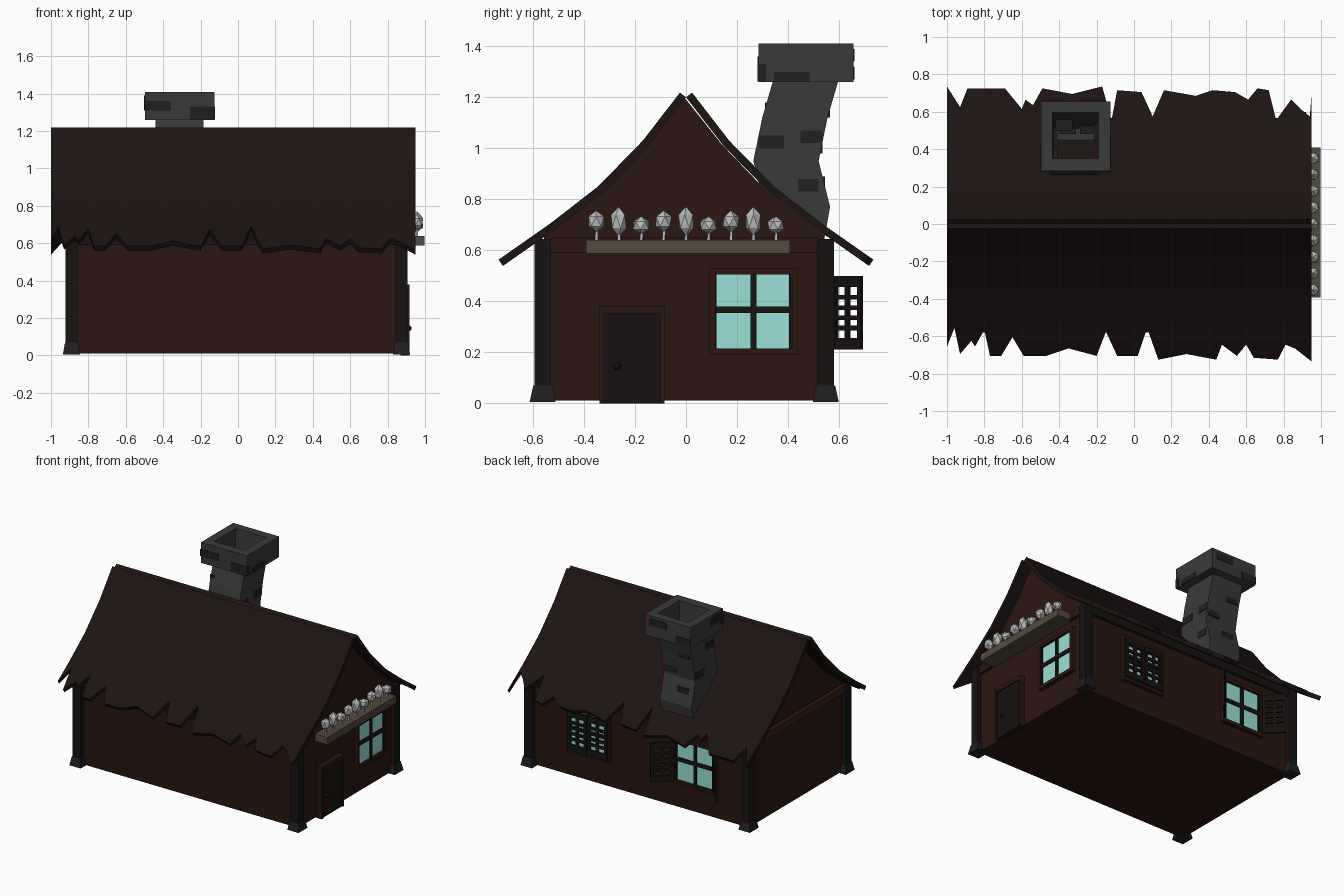
import bpy, bmesh, math
from mathutils import Matrix, Vector

if "Cube" in bpy.data.objects:
    bpy.data.objects.remove(bpy.data.objects["Cube"])

def material(name, r, g, b):
    m = bpy.data.materials.new(name)
    m.diffuse_color = (r, g, b, 1)
    m.use_nodes = True
    m.node_tree.nodes["Principled BSDF"].inputs["Base Color"].default_value = m.diffuse_color
    return m

WALL = material("wall_brown", .024, .008, .005)
BEAM = material("beam_red_brown", .045, .013, .006)
DARK = material("dark_wood", .009, .006, .006)
ROOF = material("roof_brown", .012, .007, .006)
STONE = material("stone", .042, .042, .042)
BRICK = material("dark_brick", .014, .014, .014)
GLASS = material("glass", .33, .75, .68)
PLANTER = material("planter_wood", .09, .07, .045)
FLOWER = material("flower_grey", .5, .5, .5)

def finish(bm, name, mat, M=Matrix(), normals=True):
    if normals:
        bmesh.ops.recalc_face_normals(bm, faces=bm.faces)
    me = bpy.data.meshes.new(name)
    bm.to_mesh(me)
    bm.free()
    me.materials.append(mat)
    ob = bpy.data.objects.new(name, me)
    ob.matrix_world = M
    bpy.context.collection.objects.link(ob)
    return ob

def boxes(name, parts, mat, M=Matrix()):
    """One object from boxes given as (x0, x1, y0, y1, z0, z1)."""
    bm = bmesh.new()
    for x0, x1, y0, y1, z0, z1 in parts:
        T = Matrix.Translation(((x0 + x1) / 2, (y0 + y1) / 2, (z0 + z1) / 2))
        S = Matrix.Diagonal((x1 - x0, y1 - y0, z1 - z0, 1))
        bmesh.ops.create_cube(bm, size=1, matrix=T @ S)
    return finish(bm, name, mat, M)

def rings(name, sections, mat):
    """Chain of rectangular rings (cx, cy, half_x, half_y, z), closed at the ends."""
    bm = bmesh.new()
    loops = [[bm.verts.new((cx + i * hx, cy + j * hy, z))
              for i, j in ((-1, -1), (1, -1), (1, 1), (-1, 1))]
             for cx, cy, hx, hy, z in sections]
    for a, b in zip(loops, loops[1:]):
        for k in range(4):
            n = (k + 1) % 4
            bm.faces.new((a[k], a[n], b[n], b[k]))
    bm.faces.new(loops[0][::-1])
    bm.faces.new(loops[-1])
    return finish(bm, name, mat)

# House body: gable profile extruded along x
CX, CY = -.008, -.007
half = [(.55, .01), (.55, .655), (.325, .83), (.147, 1.015)]
profile = [(y, z) for y, z in half] + [(0, 1.2)] + [(-y, z) for y, z in half[::-1]]
bm = bmesh.new()
f = bm.faces.new([bm.verts.new((-.888, y + CY, z)) for y, z in profile])
ext = bmesh.ops.extrude_face_region(bm, geom=[f])
bmesh.ops.translate(bm, vec=(1.764, 0, 0),
                    verts=[v for v in ext["geom"] if isinstance(v, bmesh.types.BMVert)])
finish(bm, "house_walls", WALL)

# Corner posts with tapered stone feet
for i in (-1, 1):
    for j in (-1, 1):
        px, py = CX + i * .882, CY + j * .555
        boxes("corner_post", [(px - .032, px + .032, py - .032, py + .032, .02, .645)], DARK)
        rings("post_foot", [(px, py, .046, .051, 0.005), (px, py, .035, .037, .07)], BRICK)

# Horizontal beams at the top of the walls
boxes("right_beam", [(.87, .896, -.53, .52, .59, .65)], WALL)
boxes("left_beam", [(-.912, -.88, -.53, .52, .59, .645)], BEAM)
for s in (-1, 1):
    y = CY + s * .555
    boxes("eave_beam", [(-.86, .845, y - .018, y + .018, .59, .645)], DARK)

# Roof slopes with ragged eaves
BACK = [(-1, .73), (-.93, .62), (-.89, .72), (-.69, .72), (-.6, .61), (-.58, .66),
        (-.54, .63), (-.49, .72), (-.33, .69), (-.17, .73), (-.12, .55), (-.09, .71),
        (.04, .7), (.1, .57), (.16, .71), (.33, .68), (.42, .71), (.54, .7), (.61, .66),
        (.66, .72), (.72, .71), (.76, .55), (.84, .66), (.89, .61), (.94, .57), (.95, .7)]
FRONT = [(-1, .65), (-.96, .55), (-.93, .69), (-.87, .62), (-.85, .65), (-.8, .56),
         (-.77, .7), (-.71, .7), (-.65, .6), (-.59, .7), (-.47, .7), (-.35, .66), (-.2, .7),
         (-.15, .57), (-.09, .7), (.02, .7), (.07, .55), (.13, .72), (.28, .69), (.44, .72),
         (.47, .64), (.55, .7), (.6, .64), (.64, .71), (.77, .72), (.81, .64), (.86, .66),
         (.95, .73)]
SLOPE = [(0, 1.2), (.147, 1.01), (.325, .828), (.513, .682)]
for name, s, jag in (("roof_back", 1, BACK), ("roof_front", -1, FRONT)):
    bm = bmesh.new()
    cols = []
    for x, y in jag:
        y = max(y - .012, .53)
        pts = SLOPE + [(y, .682 - (y - .513) * .7)]
        cols.append([bm.verts.new((x, s * py, pz)) for py, pz in pts])
    for a, b in zip(cols, cols[1:]):
        for k in range(4):
            q = (a[k], b[k], b[k + 1], a[k + 1])
            bm.faces.new(q if s > 0 else q[::-1])
    ob = finish(bm, name, ROOF, normals=False)
    mod = ob.modifiers.new("thickness", "SOLIDIFY")
    mod.thickness, mod.offset = .03, 1

# Crooked hollow chimney with a wide cap
KX, h = -.312, .128
shaft = [(.41, .62), (.437, .77), (.392, .95), (.427, 1.12), (.468, 1.26)]
outer = [(KX, y, h, h, z) for y, z in shaft]
cap = [(KX, .47, .186, .186, 1.26), (KX, .47, .186, .186, 1.41), (KX, .472, .123, .123, 1.41)]
inner = [(KX, y, .118, .118, z) for y, z in shaft[:0:-1]]
rings("chimney", outer + cap + inner, STONE)

# Dark bricks: shaft bricks lie flush with the leaning sides
e = .004
xr, xl = KX + h, KX - h
boxes("shaft_bricks", [
    (xr - .03, xr + e, .285, .385, 1.0, 1.05), (xr - .03, xr + e, .45, .535, 1.02, 1.07),
    (xr - .03, xr + e, .44, .52, .83, .88),
    (xl - e, xl + .03, .31, .40, 1.13, 1.18), (xl - e, xl + .03, .42, .52, .96, 1.01),
    (-.42, -.33, .5, .565, 1.12, 1.17), (-.29, -.2, .48, .535, .98, 1.03),
    (-.40, -.31, .48, .545, .84, .89)], BRICK)
a, b, c, d = KX - .186, KX + .186, .284, .656
boxes("cap_bricks", [
    (b - .03, b + e, .345, .485, 1.262, 1.3), (a - e, a + .03, .3, .42, 1.33, 1.39),
    (a - e, a + .14, c - e, c + .03, 1.31, 1.36), (b - .13, b + e, c - e, c + .03, 1.262, 1.33),
    (-.3, -.16, d - .03, d + e, 1.34, 1.39), (a, a + .12, d - .03, d + e, 1.27, 1.32)], BRICK)

# Windows: built facing -y locally, then turned onto a wall
def window(name, M):
    w, z0, z1 = .172, .19, .53
    boxes(name + "_frame", [(-w, -w + .022, -.026, .02, z0, z1), (w - .022, w, -.026, .02, z0, z1),
                            (-w, w, -.026, .02, z0, z0 + .025), (-w, w, -.026, .02, z1 - .025, z1)],
          WALL, M)
    boxes(name + "_bars", [(-.012, .012, -.018, .01, .2, .52), (-.15, .15, -.018, .01, .353, .38),
                           (-.155, -.145, -.018, .01, .2, .52), (.138, .15, -.018, .01, .2, .52)],
          DARK, M)
    boxes(name + "_glass", [(-.15, .15, -.008, .01, .215, .505)], GLASS, M)

def shutter(M):
    w, t = .157, .007
    parts = [(x, x + .02, -t, t, .21, .5) for x in (0, .069, w - .02)]
    parts += [(0, w, -t, t, .21, .255), (0, w, -t, t, .455, .5)]
    parts += [(0, w, -t, t, z - .009, z + .009) for z in (.295, .335, .375, .415)]
    boxes("shutter", parts, DARK, M)

def wall_frame(x, y, deg):
    return Matrix.Translation((x, y, 0)) @ Matrix.Rotation(math.radians(deg), 4, "Z")

window("right_window", wall_frame(.878, .265, 90))
for name, x, left, right in (("open_window", -.465, 225, -45), ("closed_window", .395, 0, 180)):
    M = wall_frame(x, .545, 180)
    window(name, M)
    shutter(M @ wall_frame(-.16, -.033, left))
    shutter(M @ wall_frame(.16, -.033, right))

# Door with frame and knob
boxes("door_frame", [(.87, .917, -.34, -.322, 0, .38), (.87, .917, -.1, -.084, 0, .38),
                     (.87, .917, -.34, -.084, .35, .38)], WALL)
boxes("door", [(.87, .908, -.325, -.094, 0, .352)], DARK)
bm = bmesh.new()
bmesh.ops.create_icosphere(bm, subdivisions=2, radius=.016)
finish(bm, "door_knob", DARK, Matrix.Translation((.912, -.27, .145)))

# Planter shelf with a row of faceted flowers in three sizes
boxes("planter", [(.87, .997, -.392, .408, .588, .64)], PLANTER)
kinds = [(.036, .043, .713), (.034, .058, .713), (.036, .035, .698)]
order = [0, 1, 2, 0, 1, 2, 0, 1, 2]
for i, k in enumerate(order):
    r, rz, z = kinds[k]
    y = -.352 + i * .088
    bm = bmesh.new()
    bmesh.ops.create_icosphere(bm, subdivisions=1, radius=1)
    finish(bm, "flower", FLOWER, Matrix.Translation((.957, y, z))
           @ Matrix.Rotation(i * .9, 4, "Z") @ Matrix.Diagonal((r, r, rz, 1)))
    rings("flower_stem", [(.957, y, .006, .006, .635), (.957, y + .004, .004, .004, z)], FLOWER)
